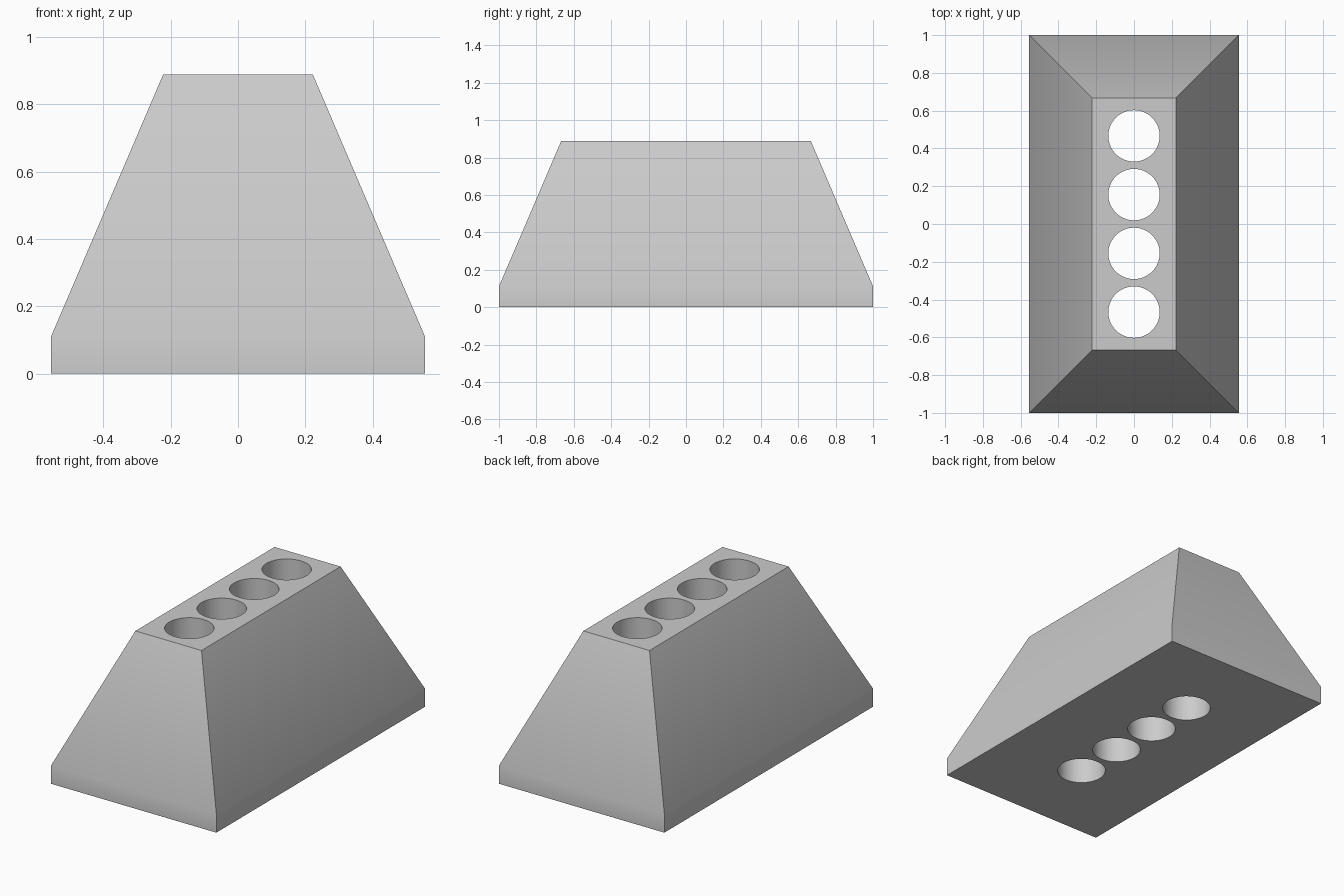
import bpy
import bmesh

cube = bpy.data.objects.get("Cube")
if cube:
    bpy.data.objects.remove(cube, do_unlink=True)

# Plain grey material
grey = bpy.data.materials.new("light grey")
grey.use_nodes = True
colour = (0.6, 0.6, 0.6, 1)
grey.diffuse_color = colour
grey.node_tree.nodes["Principled BSDF"].inputs["Base Color"].default_value = colour

# Tapered block: stacked rectangles (half width, half length, height)
levels = [(0.555, 1, 0), (0.555, 1, 0.111), (0.222, 0.667, 0.889)]
bm = bmesh.new()
rings = [[bm.verts.new((sx * w, sy * l, z))
          for sx, sy in ((-1, -1), (1, -1), (1, 1), (-1, 1))]
         for w, l, z in levels]
bm.faces.new(rings[0][::-1])
bm.faces.new(rings[-1])
for low, high in zip(rings, rings[1:]):
    for i in range(4):
        j = (i + 1) % 4
        bm.faces.new((low[i], low[j], high[j], high[i]))
mesh = bpy.data.meshes.new("tapered_block")
bm.to_mesh(mesh)
bm.free()
mesh.materials.append(grey)
block = bpy.data.objects.new("tapered_block", mesh)
bpy.context.collection.objects.link(block)

# Row of four round holes running right through the block
for i in range(4):
    bpy.ops.mesh.primitive_cylinder_add(
        vertices=64, radius=0.136, depth=2,
        location=(0, (i - 1.5) * 0.311, 0.45))
    cutter = bpy.context.object
    cutter.name = "hole_cutter"
    cutter.hide_render = True
    cutter.data.materials.append(grey)
    cut = block.modifiers.new("hole", "BOOLEAN")
    cut.operation = "DIFFERENCE"
    cut.solver = "EXACT"
    cut.object = cutter
    bpy.ops.object.select_all(action="DESELECT")
    block.select_set(True)
    bpy.context.view_layer.objects.active = block
    bpy.ops.object.modifier_apply(modifier=cut.name)
    bpy.data.objects.remove(cutter, do_unlink=True)

# Soft transition above the base band, crisp corners and hole rims
bpy.ops.object.shade_smooth_by_angle(angle=0.5236)
